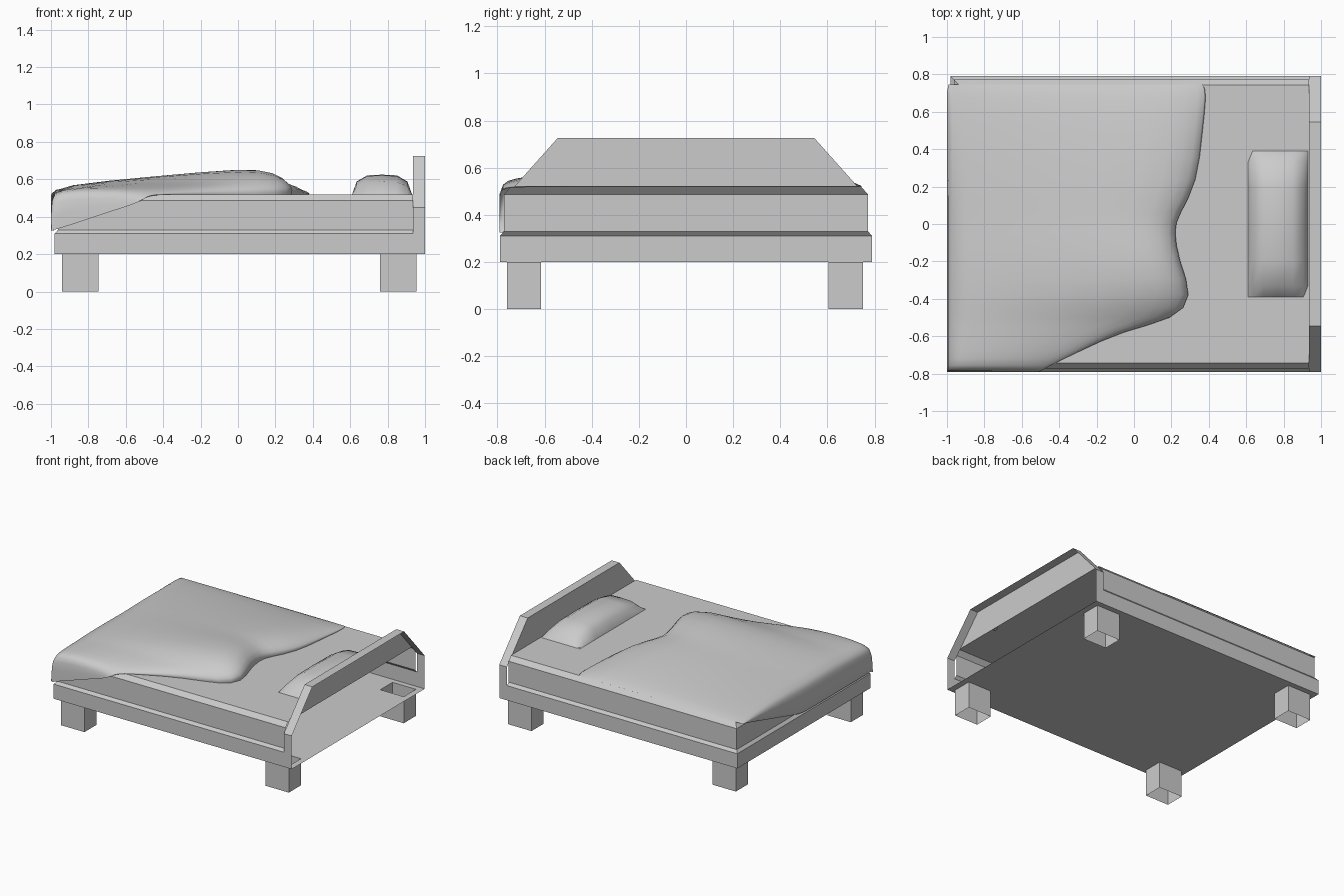
import bpy, bmesh

if "Cube" in bpy.data.objects:
    bpy.data.objects.remove(bpy.data.objects["Cube"])


def make(name, verts, faces, smooth=False):
    bm = bmesh.new()
    vs = [bm.verts.new(v) for v in verts]
    for f in faces:
        bm.faces.new([vs[i] for i in f])
    bmesh.ops.remove_doubles(bm, verts=bm.verts, dist=1e-5)
    bmesh.ops.recalc_face_normals(bm, faces=bm.faces)
    me = bpy.data.meshes.new(name)
    bm.to_mesh(me)
    bm.free()
    for p in me.polygons:
        p.use_smooth = smooth
    ob = bpy.data.objects.new(name, me)
    bpy.context.collection.objects.link(ob)
    return ob


def strips(rows, closed=False):
    """Verts and quads joining equal-length rows of points."""
    n = len(rows[0])
    verts = [p for r in rows for p in r]
    faces = []
    for i in range(len(rows) - 1):
        for j in range(n if closed else n - 1):
            k = (j + 1) % n
            faces.append((i*n + j, i*n + k, (i+1)*n + k, (i+1)*n + j))
    return verts, faces


FOOT, HEAD, BACK, W, TOP = -0.98, 0.935, 1.0, 0.79, 0.52

# Frame and mattress sides: U-shaped rings, open toward the headboard
def u_ring(inset, z):
    w, x = W - inset, FOOT + inset
    return [(HEAD, -w, z), (x, -w, z), (x, w, z), (HEAD, w, z)]

make("frame_sides", *strips([u_ring(0, 0.2), u_ring(0, 0.31)]))
v, f = strips([u_ring(0, 0.31), u_ring(0.018, 0.33), u_ring(0.018, 0.487), u_ring(0.048, TOP)])
make("mattress", v, f + [(12, 13, 14, 15)])

# Frame underside with square openings above the hollow legs
LX = [(-0.94, -0.745), (0.76, 0.955)]
LY = [(-0.76, -0.615), (0.605, 0.75)]
xs = [FOOT, *LX[0], *LX[1], BACK]
ys = [-W, *LY[0], *LY[1], W]
grid = [[(x, y, 0.2) for y in ys] for x in xs]
v, f = strips(grid)
make("frame_underside", v, [q for k, q in enumerate(f)
                            if not (k // 5 in (1, 3) and k % 5 in (1, 3))])

# Legs: open square tubes
for i, (x0, x1) in enumerate(LX):
    for j, (y0, y1) in enumerate(LY):
        rings = [[(x0, y0, z), (x1, y0, z), (x1, y1, z), (x0, y1, z)] for z in (0, 0.2)]
        make(f"{('foot', 'head')[i]}_leg_{('front', 'back')[j]}", *strips(rings, True))

# Headboard: rim with an open rear, plus the panel above the mattress
outline = [(-W, 0.2), (-W, 0.45), (-0.545, 0.725), (0.545, 0.725), (W, 0.45), (W, 0.2)]
make("headboard_rim", *strips([[(x, y, z) for y, z in outline] for x in (HEAD, BACK)]))
make("headboard_panel", [(HEAD, -0.728, TOP), (HEAD, 0.728, TOP),
                         (HEAD, 0.545, 0.725), (HEAD, -0.545, 0.725)], [(0, 1, 2, 3)])

# Blanket rows: y, head-end x, then heights from foot to head
ROWS = [
    (0.745, 0.38, 0.52, 0.522, 0.522, 0.522, 0.52),
    (0.70, 0.40, 0.535, 0.545, 0.545, 0.54, 0.53),
    (0.50, 0.375, 0.555, 0.575, 0.59, 0.57, 0.535),
    (0.22, 0.35, 0.565, 0.60, 0.625, 0.60, 0.54),
    (0.05, 0.25, 0.565, 0.605, 0.63, 0.61, 0.55),
    (-0.03, 0.22, 0.565, 0.61, 0.638, 0.62, 0.56),
    (-0.20, 0.25, 0.568, 0.62, 0.662, 0.655, 0.58),
    (-0.39, 0.33, 0.568, 0.62, 0.66, 0.63, 0.56),
    (-0.51, 0.23, 0.562, 0.59, 0.585, 0.57, 0.545),
    (-0.57, -0.05, 0.558, 0.58, 0.572, 0.56, 0.535),
    (-0.68, -0.28, 0.552, 0.565, 0.555, 0.545, 0.53),
    (-0.765, -0.46, 0.545, 0.55, 0.54, 0.53, 0.522),
    (-0.79, -0.49, 0.51, 0.515, 0.505, 0.50, 0.495),
    (-0.792, -0.52, 0.33, 0.40, 0.45, 0.47, 0.485),
]
rows = []
for y, hx, *zs in ROWS:
    hem = 0.325 + max(0, y - 0.04) / 0.705 * 0.195
    row = []
    # part hanging over the foot end
    for k, x in ((1, -0.985), (0.85, -1.0), (0.2, -1.0)):
        row.append((x, y, zs[0] + (hem - zs[0]) * k))
    # part lying on the bed
    for t, z in zip((0, 0.45, 0.8, 0.93, 1), zs):
        row.append((-0.97 + (hx + 0.97) * t, y, z))
    # turned-down head edge
    row.append((hx - 0.015, y, min(zs[-1], 0.517)))
    rows.append(row)
blanket = make("blanket", *strips(rows), smooth=True)
blanket.modifiers.new("soften", 'SUBSURF').levels = 1
blanket.modifiers["soften"].render_levels = 1

# Pillow: domed sheet resting on the mattress
steps = [-1, -0.85, -0.5, 0, 0.5, 0.85, 1]
dome = [[(0.77 + 0.16 * u, 0.39 * w,
          TOP + 0.105 * (1 - u**4)**0.6 * (1 - w**4)**0.6) for w in steps] for u in steps]
make("pillow", *strips(dome), smooth=True)
